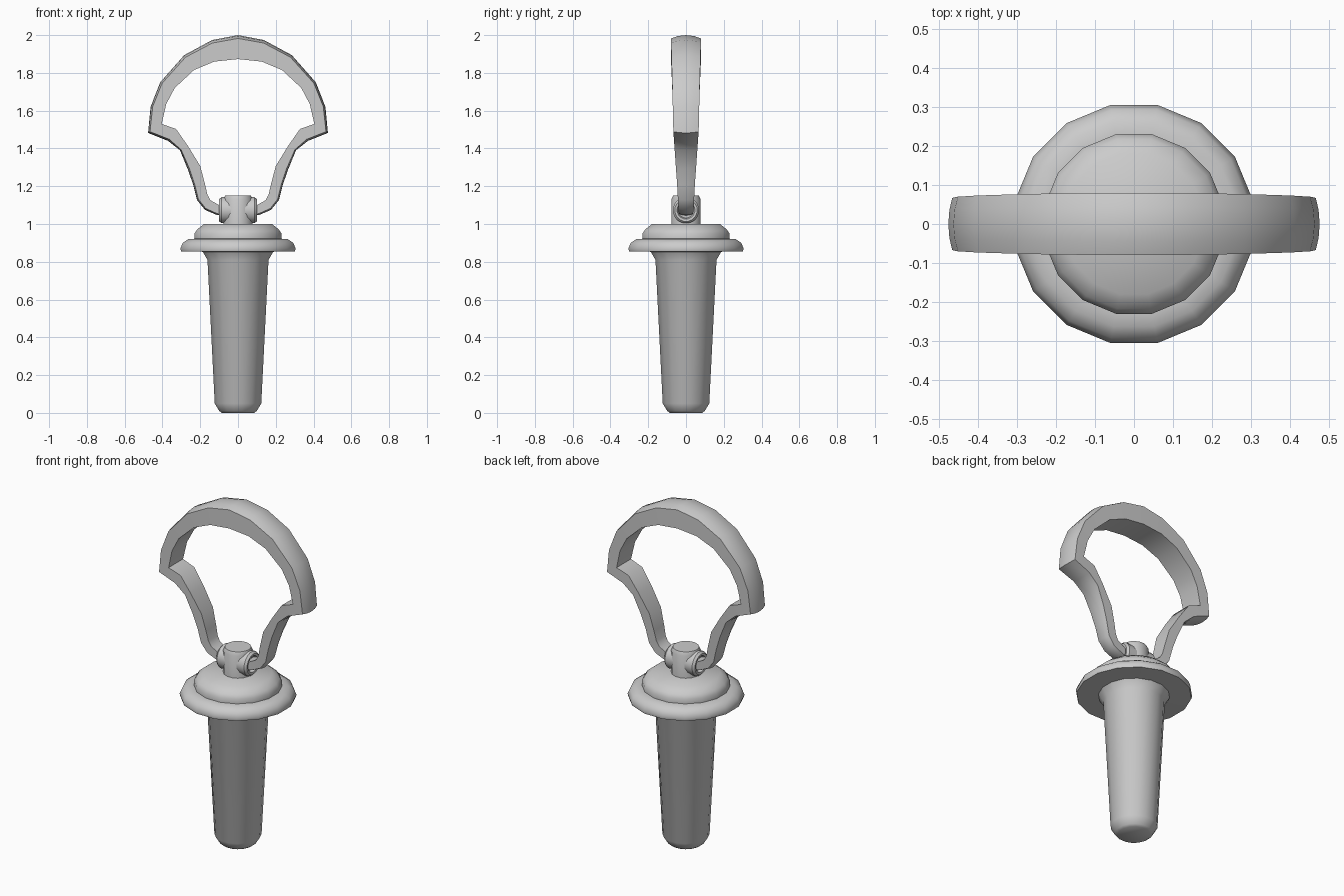
import bpy, math
from mathutils import Matrix

if "Cube" in bpy.data.objects:
    bpy.data.objects.remove(bpy.data.objects["Cube"])


def make(name, verts, faces, angle=40):
    mesh = bpy.data.meshes.new(name)
    mesh.from_pydata(verts, [], faces)
    ob = bpy.data.objects.new(name, mesh)
    bpy.context.collection.objects.link(ob)
    bpy.ops.object.select_all(action='DESELECT')
    ob.select_set(True)
    bpy.context.view_layer.objects.active = ob
    bpy.ops.object.mode_set(mode='EDIT')
    bpy.ops.mesh.select_all(action='SELECT')
    bpy.ops.mesh.normals_make_consistent(inside=False)
    bpy.ops.object.mode_set(mode='OBJECT')
    bpy.ops.object.shade_smooth_by_angle(angle=math.radians(angle))
    return ob


def skin(name, rings, angle=40):
    """Join equal-sized rings into a closed, capped surface."""
    n = len(rings[0])
    verts = [v for r in rings for v in r]
    faces = [(i * n + j, i * n + (j + 1) % n, (i + 1) * n + (j + 1) % n, (i + 1) * n + j)
             for i in range(len(rings) - 1) for j in range(n)]
    faces += [tuple(range(n)), tuple(range(len(verts) - n, len(verts)))]
    return make(name, verts, faces, angle)


def lathe(name, profile, n=16, matrix=Matrix(), angle=40):
    k = 1.01 / math.cos(math.pi / n)
    rings = [[(r * k * math.cos((j + .5) * math.tau / n),
               r * k * math.sin((j + .5) * math.tau / n), z) for j in range(n)]
             for r, z in profile]
    ob = skin(name, rings, angle)
    ob.data.transform(matrix)
    return ob


# Tapered plug with flange and raised collar
lathe("plug_body", [(.085, 0), (.098, .01), (.122, .05), (.16, .81), (.185, .853),
                    (.298, .855), (.302, .87), (.29, .9), (.26, .92), (.228, .922),
                    (.228, .95), (.215, .97), (.178, 1.0)])

# Upright post
lathe("post", [(.077, .98), (.077, 1.13), (.068, 1.15)])

# Cross socket with recessed ends holding the handle
half = [(.04, .08), (.046, .098), (.058, .1), (.068, .088)]
lathe("cross_socket", [(r, -x) for r, x in half] + [(r, x) for r, x in reversed(half)],
      matrix=Matrix.Translation((0, 0, 1.073)) @ Matrix.Rotation(math.pi / 2, 4, 'Y'))

# Pull handle: (outer x, outer z, inner x, inner z, half width), socket to crown
side = [(.07, 1.045, .07, 1.098, .036),
        (.11, 1.047, .10, 1.10, .038),
        (.175, 1.075, .145, 1.125, .04),
        (.217, 1.127, .162, 1.155, .043),
        (.238, 1.21, .175, 1.212, .047),
        (.266, 1.29, .20, 1.307, .053),
        (.307, 1.39, .265, 1.413, .06),
        (.37, 1.44, .328, 1.503, .064),
        (.476, 1.482, .404, 1.53, .067),
        (.463, 1.62, .38, 1.635, .07),
        (.412, 1.75, .335, 1.72, .073),
        (.285, 1.894, .233, 1.815, .077),
        (.137, 1.974, .125, 1.86, .079),
        (0, 2.0, 0, 1.873, .08)]
path = side + [(-a, b, -c, d, w) for a, b, c, d, w in reversed(side[:-1])]
rings = []
for ox, oz, ix, iz, w in path:
    def at(t, y):  # t = 0 on the inner face, 1 on the outer crown
        return (ix + (ox - ix) * t, y, iz + (oz - iz) * t)
    rings.append([at(0, -w), at(0, w), at(.86, w), at(.96, w * .55), at(1, 0),
                  at(.96, -w * .55), at(.86, -w)])
skin("pull_handle", rings)
